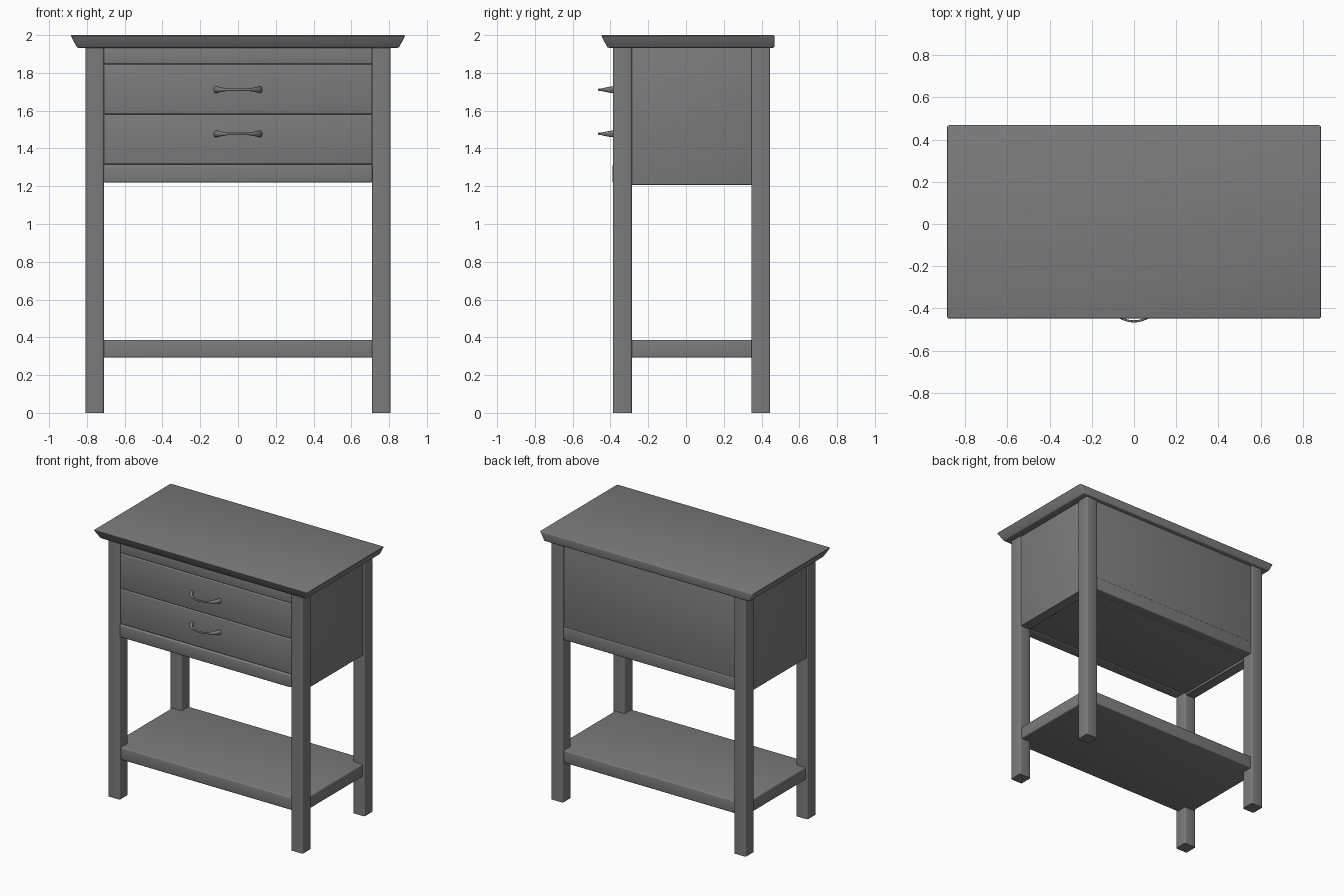
import bpy
import bmesh
from math import pi, sin, cos, radians
from mathutils import Vector

if "Cube" in bpy.data.objects:
    bpy.data.objects.remove(bpy.data.objects["Cube"], do_unlink=True)

# Single painted finish
grey = bpy.data.materials.new("grey paint")
grey.use_nodes = True
colour = (0.2, 0.2, 0.2, 1)
grey.diffuse_color = colour
grey.node_tree.nodes["Principled BSDF"].inputs["Base Color"].default_value = colour


def finish(bm, name, angle=35):
    bmesh.ops.recalc_face_normals(bm, faces=bm.faces)
    mesh = bpy.data.meshes.new(name)
    bm.to_mesh(mesh)
    bm.free()
    mesh.materials.append(grey)
    obj = bpy.data.objects.new(name, mesh)
    bpy.context.collection.objects.link(obj)
    bpy.ops.object.select_all(action="DESELECT")
    obj.select_set(True)
    bpy.context.view_layer.objects.active = obj
    bpy.ops.object.shade_smooth_by_angle(angle=radians(angle))
    return obj


def board(name, x, y, z, bevel=0.006, upright_only=False, shape=None):
    """Box between the given limits, with eased edges."""
    bm = bmesh.new()
    bmesh.ops.create_cube(bm, size=1)
    for v in bm.verts:
        v.co = [lim[0] if c < 0 else lim[1] for c, lim in zip(v.co, (x, y, z))]
    if shape:
        shape(bm)
    edges = [e for e in bm.edges if not upright_only
             or abs(e.verts[0].co.z - e.verts[1].co.z) > 0.5]
    bmesh.ops.bevel(bm, geom=edges, offset=bevel, segments=3, profile=0.5,
                    affect="EDGES", clamp_overlap=True)
    return finish(bm, name)


# Table top, undercut at the front and both ends, straight at the back
def undercut(bm):
    for v in bm.verts:
        if v.co.z < 1.96:
            v.co.x *= 0.96
            if v.co.y < 0:
                v.co.y += 0.035


board("table_top", (-0.887, 0.887), (-0.45, 0.468), (1.933, 2), 0.008, shape=undercut)

# Legs
for side, sx in (("left", 1), ("right", -1)):
    xs = sorted((sx * 0.71, sx * 0.807))
    board(f"front_leg_{side}", xs, (-0.387, -0.287), (0, 1.935), 0.01, True)
    board(f"back_leg_{side}", xs, (0.346, 0.446), (0, 1.935), 0.01, True)
    # Side panels of the cabinet
    board(f"side_panel_{side}", sorted((sx * 0.72, sx * 0.797)),
          (-0.289, 0.348), (1.207, 1.935), 0.003)

# Cabinet front: rails and drawer fronts
front = (-0.711, 0.711)
board("top_rail", front, (-0.379, -0.3), (1.847, 1.935))
board("upper_drawer", front, (-0.381, -0.3), (1.581, 1.846), 0.008)
board("lower_drawer", front, (-0.381, -0.3), (1.316, 1.58), 0.008)
board("bottom_rail", front, (-0.39, -0.3), (1.219, 1.315), 0.01)

# Cabinet back and floor
board("back_panel", front, (0.36, 0.435), (1.3, 1.935), 0.003)
board("back_rail", front, (0.36, 0.441), (1.219, 1.315), 0.008)
board("cabinet_floor", (-0.725, 0.725), (-0.36, 0.42), (1.224, 1.25), 0.003)

# Low shelf, let into the legs
board("shelf", (-0.792, 0.792), (-0.372, 0.432), (0.293, 0.387), 0.008)


# Bow handle: rings swept along an arc, flared at both feet
def handle(name, z):
    bm = bmesh.new()
    rings, sides, half = 24, 12, 0.118
    previous = None
    for i in range(rings + 1):
        t = -1 + 2 * i / rings
        centre = Vector((half * t, -0.378 - 0.083 * (1 - t * t) ** 0.7, z))
        tangent = Vector((1, 1.1 * t, 0)).normalized()
        across = Vector((-tangent.y, tangent.x, 0))
        flare = max(0, (abs(t) - 0.45) / 0.55)
        radius = 0.0065 + 0.012 * flare ** 1.3
        ring = []
        for k in range(sides):
            a = 2 * pi * k / sides
            ring.append(bm.verts.new(centre + across * radius * 0.8 * cos(a)
                                     + Vector((0, 0, radius * sin(a)))))
        if previous:
            for k in range(sides):
                n = (k + 1) % sides
                bm.faces.new((previous[k], previous[n], ring[n], ring[k]))
        else:
            bm.faces.new(ring)
        previous = ring
    bm.faces.new(previous)
    return finish(bm, name, 50)


handle("upper_handle", 1.711)
handle("lower_handle", 1.477)
